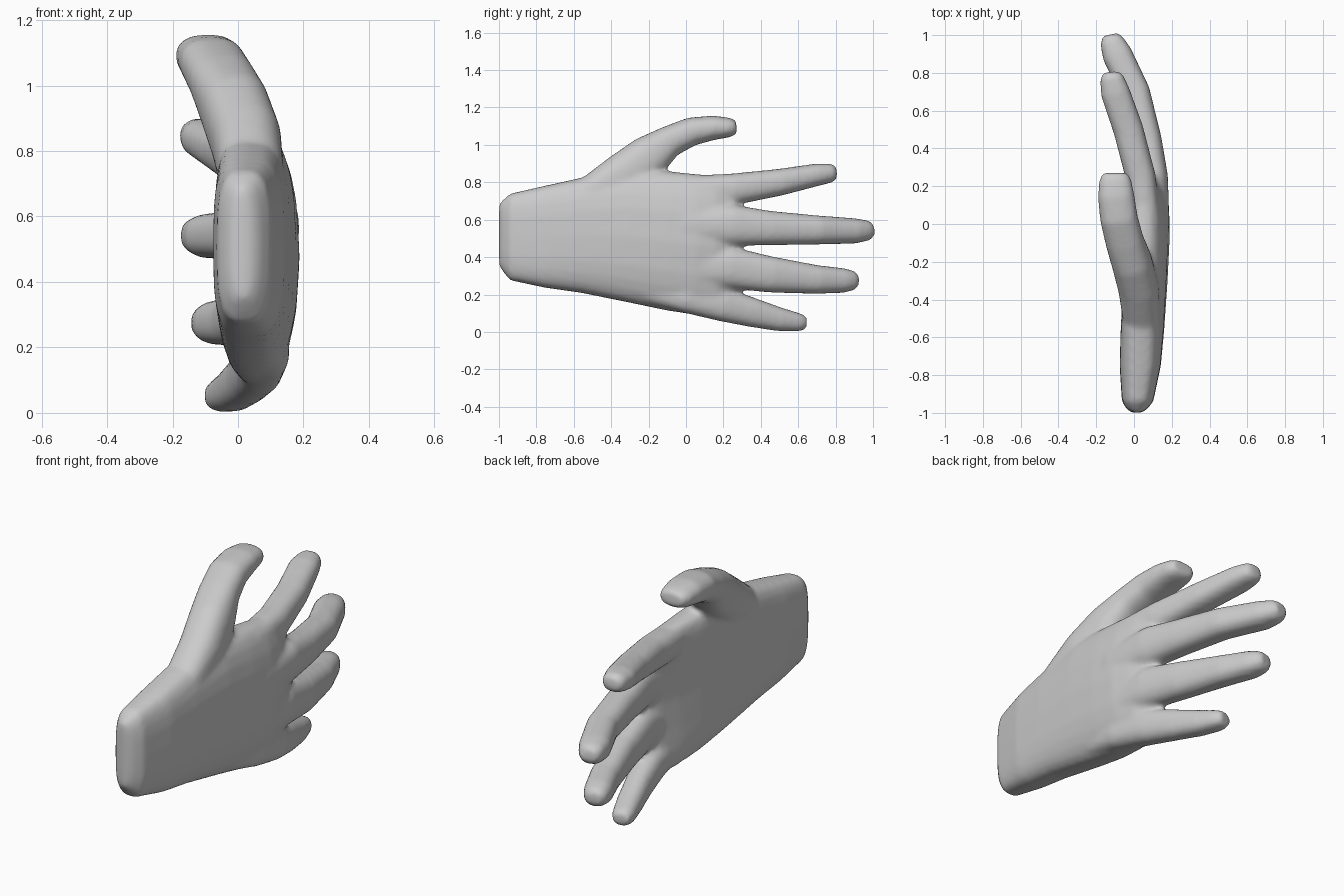
import bpy, bmesh, math
from mathutils import Vector

SIDES = 24

# skin material
skin = bpy.data.materials.new("plain grey")
skin.diffuse_color = (0.6, 0.6, 0.6, 1)


def spow(v, p):
    return math.copysign(abs(v) ** p, v)


def loft(bm, path, power, arch=0.0):
    """Skin rounded sections; each is (x, y, z, half thickness, half width)."""
    pts = [Vector(p[:3]) for p in path]
    rings = []
    for i, (x, y, z, ht, hw) in enumerate(path):
        if arch:
            t = Vector((0, 1, 0))
        else:
            t = (pts[min(i + 1, len(pts) - 1)] - pts[max(i - 1, 0)]).normalized()
        wide = Vector((1, 0, 0)).cross(t).normalized()
        thick = wide.cross(t).normalized()
        if thick.x < 0:
            thick = -thick
        bend = arch * min(1, max(0, (y + 0.8) / 0.8))
        ring = []
        for k in range(SIDES):
            a = 2 * math.pi * k / SIDES
            u, v = spow(math.cos(a), 2 / power), spow(math.sin(a), 2 / power)
            co = pts[i] + thick * (u * ht) + wide * (v * hw)
            co.x -= bend * v * v
            ring.append(bm.verts.new(co))
        rings.append(ring)
    for a, b in zip(rings, rings[1:]):
        for k in range(SIDES):
            n = (k + 1) % SIDES
            bm.faces.new((a[k], a[n], b[n], b[k]))
    bm.faces.new(rings[0][::-1])
    bm.faces.new(rings[-1])


bm = bmesh.new()

# palm and wrist: y, low z, high z, inner x, outer x
palm = [(-1.0, .355, .685, -.005, .035), (-.985, .33, .70, -.035, .065),
        (-.94, .275, .74, -.064, .102), (-.75, .235, .783, -.076, .142),
        (-.56, .208, .825, -.07, .16), (-.3, .155, .87, -.055, .178),
        (-.1, .113, .86, -.03, .188), (.05, .09, .845, .0, .188),
        (.16, .08, .835, .03, .17), (.25, .12, .80, .065, .135)]
loft(bm, [((a + b) / 2, y, (lo + hi) / 2, (b - a) / 2, (hi - lo) / 2)
          for y, lo, hi, a, b in palm], 3.2, arch=.045)

# thumb
loft(bm, [(.04, -.68, .66, .08, .09), (.04, -.5, .735, .1, .105),
          (.025, -.34, .83, .108, .125), (-.012, -.2, .935, .107, .118),
          (-.05, -.09, 1.018, .102, .085), (-.08, .03, 1.072, .1, .076),
          (-.095, .15, 1.092, .097, .065), (-.1, .235, 1.093, .085, .052),
          (-.1, .27, 1.096, .066, .036)], 2.4)

# index finger
loft(bm, [(.07, -.25, .72, .05, .06), (.065, .0, .748, .078, .086),
          (.035, .25, .762, .08, .085),
          (-.03, .5, .80, .08, .072), (-.1, .7, .84, .078, .06),
          (-.12, .78, .85, .062, .05), (-.123, .805, .852, .04, .032)], 2.4)

# middle finger
loft(bm, [(.1, -.25, .56, .05, .08), (.113, .0, .565, .075, .1),
          (.1, .25, .57, .08, .11), (.065, .45, .555, .081, .092),
          (.005, .7, .545, .08, .078), (-.09, .9, .54, .08, .068),
          (-.118, .97, .542, .064, .055), (-.124, 1.003, .545, .042, .036)], 2.4)

# ring finger
loft(bm, [(.095, -.25, .35, .05, .08), (.105, .0, .345, .075, .1),
          (.095, .23, .345, .077, .112), (.06, .45, .307, .077, .097),
          (-.01, .7, .28, .075, .077), (-.07, .84, .275, .073, .066),
          (-.09, .895, .275, .06, .052), (-.095, .919, .275, .04, .034)], 2.4)

# little finger
loft(bm, [(.075, -.3, .24, .05, .06), (.085, .0, .19, .073, .088),
          (.065, .2, .145, .072, .09), (.03, .35, .105, .067, .079),
          (-.015, .5, .067, .064, .064), (-.05, .6, .051, .058, .05),
          (-.06, .641, .049, .042, .036)], 2.4)

bmesh.ops.recalc_face_normals(bm, faces=bm.faces)
mesh = bpy.data.meshes.new("hand")
bm.to_mesh(mesh)
bm.free()
hand = bpy.data.objects.new("hand", mesh)
bpy.context.collection.objects.link(hand)
mesh.materials.append(skin)

# fuse the parts into one soft skin
fuse = hand.modifiers.new("fuse", 'REMESH')
fuse.mode = 'VOXEL'
fuse.voxel_size = 0.014
fuse.use_smooth_shade = True
soften = hand.modifiers.new("soften", 'SMOOTH')
soften.factor = 0.5
soften.iterations = 8
